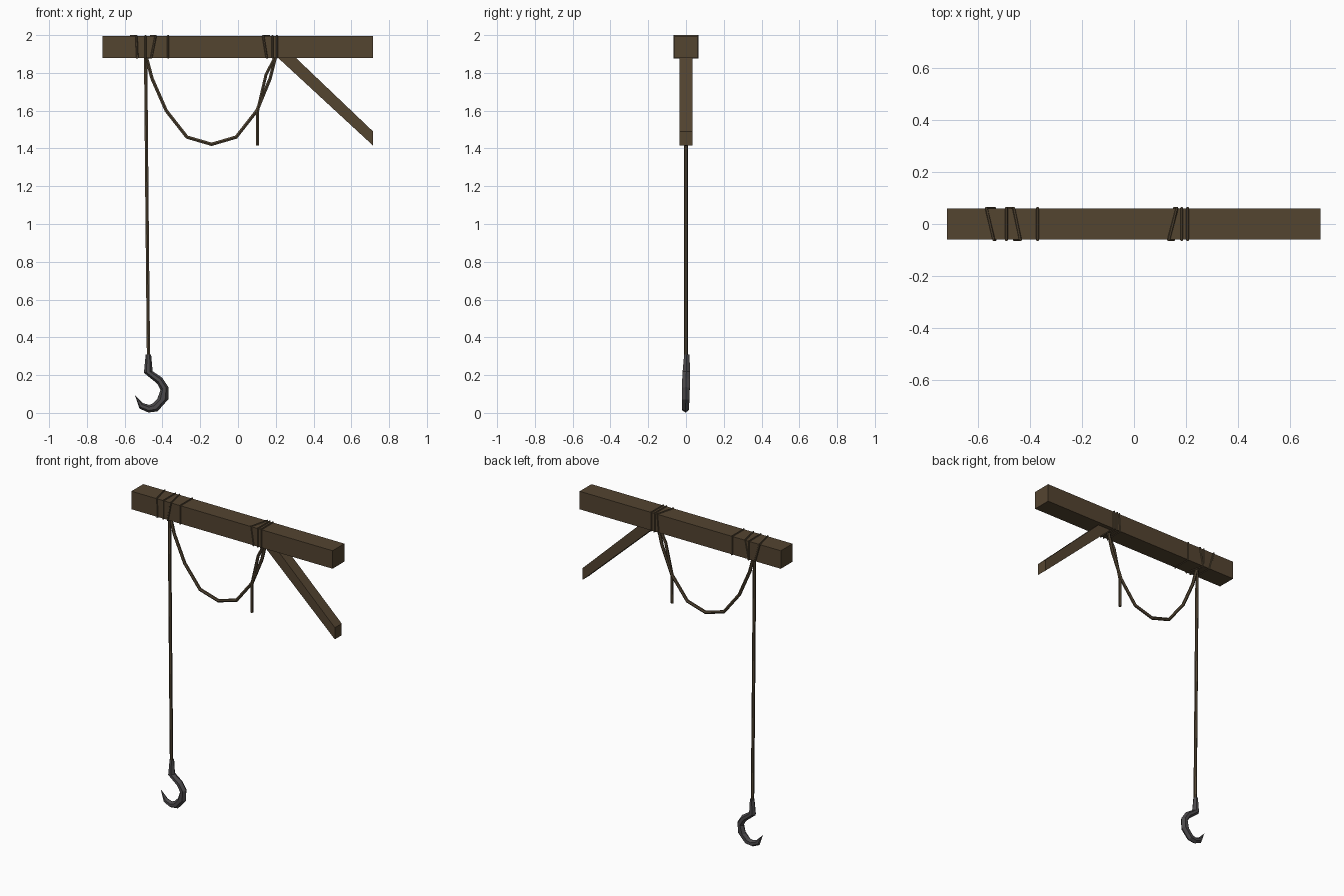
import bpy, bmesh, math
from mathutils import Vector

if "Cube" in bpy.data.objects:
    bpy.data.objects.remove(bpy.data.objects["Cube"])


def material(name, rgb):
    m = bpy.data.materials.new(name)
    m.diffuse_color = (*rgb, 1)
    m.use_nodes = True
    m.node_tree.nodes["Principled BSDF"].inputs["Base Color"].default_value = m.diffuse_color
    return m


WOOD = material("dark wood", (0.088, 0.058, 0.030))
ROPE = material("brown rope", (0.088, 0.062, 0.034))
IRON = material("dark iron", (0.070, 0.066, 0.070))


def loft(name, rings, mat, closed=False):
    """Skin a list of equal rings of points; cap the ends unless closed."""
    bm = bmesh.new()
    vs = [[bm.verts.new(p) for p in r] for r in rings]
    n = len(rings[0])
    pairs = list(zip(vs, vs[1:])) + ([(vs[-1], vs[0])] if closed else [])
    for a, b in pairs:
        for i in range(n):
            j = (i + 1) % n
            bm.faces.new((a[i], a[j], b[j], b[i]))
    if not closed:
        bm.faces.new(vs[0])
        bm.faces.new(vs[-1])
    bmesh.ops.recalc_face_normals(bm, faces=bm.faces)
    me = bpy.data.meshes.new(name)
    bm.to_mesh(me)
    bm.free()
    me.materials.append(mat)
    ob = bpy.data.objects.new(name, me)
    bpy.context.collection.objects.link(ob)
    return ob


def tube(name, pts, r, side, closed=False, sides=6):
    """Low-poly rope along a path, mitred at the corners."""
    pts, side, rings = [Vector(p) for p in pts], Vector(side), []
    n = len(pts)
    for i, p in enumerate(pts):
        before = pts[i - 1] if (i or closed) else None
        after = pts[(i + 1) % n] if (i < n - 1 or closed) else None
        d1 = (p - before).normalized() if before is not None else (after - p).normalized()
        d2 = (after - p).normalized() if after is not None else d1
        t = (d1 + d2).normalized()
        nrm = t.cross(side).normalized()
        stretch = 1 / max(0.6, t.dot(d1))
        ring = []
        for k in range(sides):
            a = 2 * math.pi * k / sides
            ring.append(p + side * (r * math.cos(a)) + nrm * (r * stretch * math.sin(a)))
        rings.append(ring)
    return loft(name, rings, ROPE, closed)


# Beam
loft("beam", [[(x, -0.06, 1.88), (x, 0.06, 1.88), (x, 0.06, 1.996), (x, -0.06, 1.996)]
              for x in (-0.718, 0.716)], WOOD)

# Diagonal brace, cut level at the beam and upright at its outer end
brace = [(0.19, 1.90), (0.285, 1.90), (0.715, 1.49), (0.715, 1.415)]
loft("brace", [[(x, y, z) for x, z in brace] for y in (-0.035, 0.035)], WOOD)

# Rope hanging down to the hook
tube("hanging_rope", [(-0.489, 0, 1.89), (-0.482, 0, 1.1), (-0.474, 0, 0.30)], 0.010, (0, 1, 0))

# Sagging rope and its loose tail
sag = [(-0.487, 1.89), (-0.455, 1.77), (-0.38, 1.60), (-0.27, 1.46), (-0.14, 1.422),
       (-0.01, 1.46), (0.10, 1.60), (0.17, 1.77), (0.20, 1.89)]
tube("sagging_rope", [(x, 0, z) for x, z in sag], 0.010, (0, 1, 0))
tail = [(0.20, 1.89), (0.148, 1.79), (0.104, 1.60), (0.103, 1.415)]
tube("rope_tail", [(x, -0.006, z) for x, z in tail], 0.009, (0, 1, 0))

# Rope turns around the beam: x at top back, top front, bottom front, bottom back
wraps = [(-0.567, -0.538, -0.533, -0.535), (-0.49,) * 4, (-0.462, -0.436, -0.459, -0.487),
         (-0.37,) * 4, (0.165, 0.133, 0.152, 0.155), (0.183,) * 4, (0.206,) * 4]
for i, xs in enumerate(wraps):
    corners = [(0.06, 1.995), (-0.06, 1.995), (-0.06, 1.881), (0.06, 1.881)]
    tube(f"rope_wrap_{i + 1}", [(x, y, z) for x, (y, z) in zip(xs, corners)],
         0.006, (1, 0, 0), closed=True)

# Hook: (outer x, outer z, inner x, inner z, half thickness, y centre)
sections = [(-0.460, 0.308, -0.489, 0.308, 0.014, 0.004),
            (-0.452, 0.220, -0.498, 0.212, 0.020, 0.002),
            (-0.402, 0.187, -0.428, 0.155, 0.020, 0),
            (-0.369, 0.137, -0.410, 0.122, 0.020, 0),
            (-0.369, 0.072, -0.428, 0.072, 0.019, -0.001),
            (-0.426, 0.008, -0.450, 0.050, 0.018, -0.002),
            (-0.474, 0.002, -0.470, 0.042, 0.017, -0.003),
            (-0.522, 0.023, -0.503, 0.052, 0.014, -0.003),
            (-0.546, 0.094, -0.542, 0.090, 0.003, -0.003)]
rings = []
for ox, oz, ix, iz, h, yc in sections:
    o, i = Vector((ox, yc, oz)), Vector((ix, yc, iz))
    up = Vector((0, h, 0))
    rings.append([o, o.lerp(i, 0.28) + up, o.lerp(i, 0.72) + up,
                  i, o.lerp(i, 0.72) - up, o.lerp(i, 0.28) - up])
loft("hook", rings, IRON)
